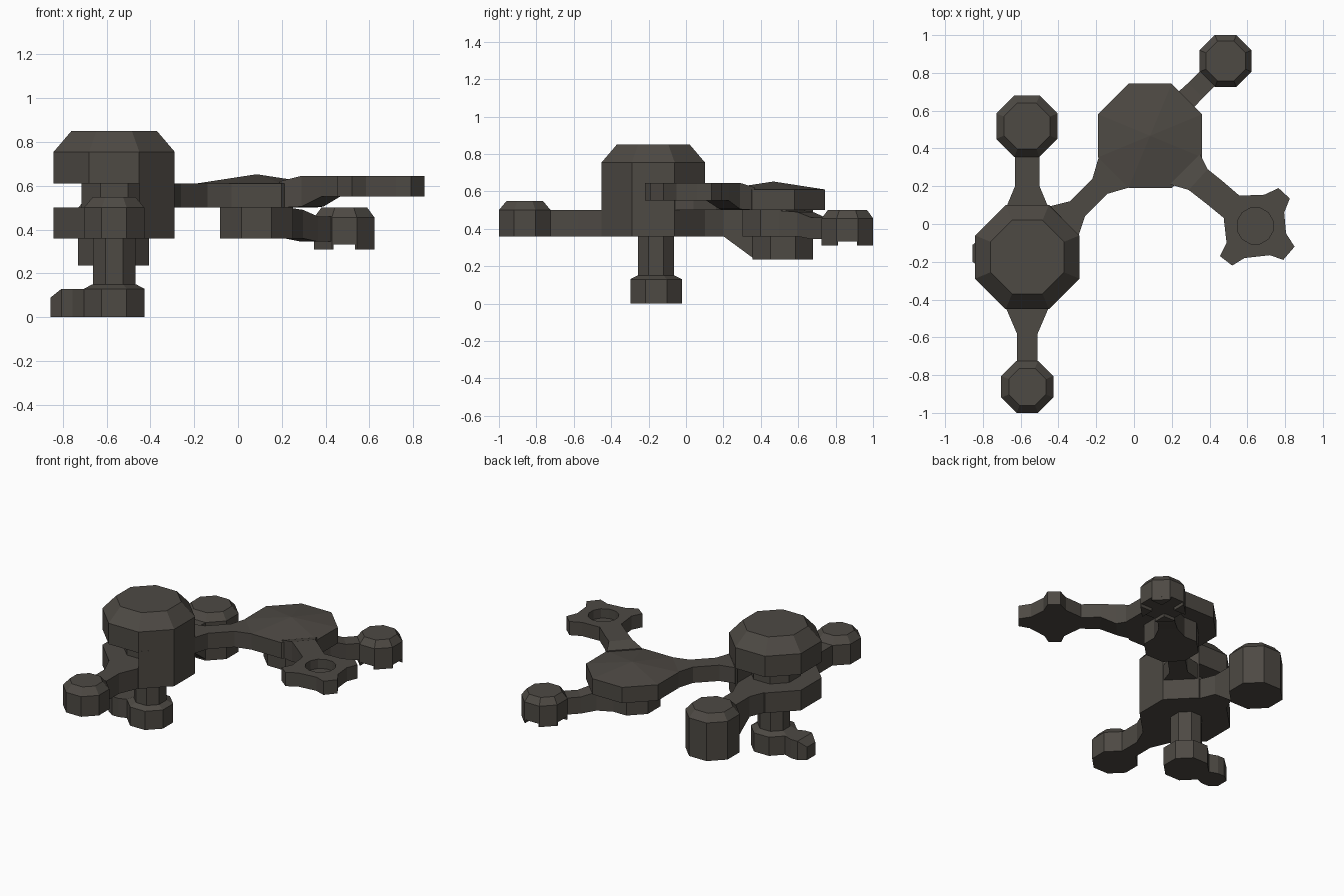
import bpy, math

if "Cube" in bpy.data.objects:
    bpy.data.objects.remove(bpy.data.objects["Cube"])

mat = bpy.data.materials.new("dark_iron")
mat.diffuse_color = (0.075, 0.067, 0.057, 1)
mat.use_nodes = True
mat.node_tree.nodes["Principled BSDF"].inputs["Base Color"].default_value = mat.diffuse_color


def loft(name, rings):
    """Solid through equal-sized rings of 3D points, capped at both ends."""
    n = len(rings[0])
    verts = [p for ring in rings for p in ring]
    faces = [tuple(reversed(range(n))), tuple(range(len(verts) - n, len(verts)))]
    for k in range(len(rings) - 1):
        for i in range(n):
            j = (i + 1) % n
            faces.append((k * n + i, k * n + j, (k + 1) * n + j, (k + 1) * n + i))
    me = bpy.data.meshes.new(name)
    me.from_pydata(verts, [], faces)
    me.materials.append(mat)
    ob = bpy.data.objects.new(name, me)
    bpy.context.collection.objects.link(ob)
    return ob


def octagon(name, cx, cy, levels, n=8):
    """Stacked regular rings; levels are (z, flat-to-centre radius)."""
    f = math.cos(math.pi / n)
    ang = [(i + 0.5) * 2 * math.pi / n for i in range(n)]
    return loft(name, [[(cx + r / f * math.cos(a), cy + r / f * math.sin(a), z) for a in ang]
                       for z, r in levels])


def prism(name, pts, z0, z1):
    """Counter-clockwise outline extruded in z."""
    return loft(name, [[(x, y, z0) for x, y in pts], [(x, y, z1) for x, y in pts]])


def strip(name, sections):
    """Arm through (left point, right point, bottom z, top z) sections."""
    return loft(name, [[(*l, b), (*l, t), (*r, t), (*r, b)] for l, r, b, t in sections])


# main drum: domed cap, neck in the slot, lower plate, solid right wall
CX, CY = -0.565, -0.175
octagon("drum_cap", CX, CY, [(0.61, 0.276), (0.755, 0.276), (0.85, 0.195)])
octagon("drum_neck", CX, CY, [(0.49, 0.15), (0.62, 0.15)])
octagon("drum_plate", CX, CY, [(0.36, 0.276), (0.50, 0.276)])
prism("drum_wall", [(-0.45, -0.451), (-0.289, -0.289), (-0.289, -0.061), (-0.45, 0.101)], 0.36, 0.62)

# front and rear arms with round ends
strip("front_arm", [((-0.68, -0.44), (-0.45, -0.44), 0.36, 0.50),
                    ((-0.62, -0.58), (-0.51, -0.58), 0.36, 0.50),
                    ((-0.62, -0.76), (-0.51, -0.76), 0.36, 0.50)])
octagon("front_boss", -0.565, -0.862, [(0.36, 0.138), (0.50, 0.138), (0.548, 0.098)])
strip("rear_arm", [((-0.45, 0.08), (-0.68, 0.08), 0.36, 0.50),
                   ((-0.50, 0.20), (-0.63, 0.20), 0.36, 0.50),
                   ((-0.50, 0.37), (-0.63, 0.37), 0.235, 0.50)])
octagon("rear_boss", -0.567, 0.518, [(0.235, 0.162), (0.50, 0.162), (0.548, 0.122)])

# stem and foot with a side toe
octagon("stem", -0.565, -0.16, [(0.10, 0.097), (0.37, 0.097)])
octagon("foot", -0.565, -0.16, [(0, 0.138), (0.13, 0.138), (0.15, 0.10)])
strip("foot_toe", [((x, -0.155 + w), (x, -0.155 - w), 0, t) for x, w, t in
                   [(-0.64, 0.06, 0.13), (-0.70, 0.06, 0.13), (-0.755, 0.08, 0.13),
                    (-0.805, 0.08, 0.13), (-0.855, 0.045, 0.09)]])

# link from the drum to the hub
strip("link_arm", [((-0.46, 0.09), (-0.30, -0.08), 0.50, 0.61),
                   ((-0.34, 0.12), (-0.26, 0.04), 0.50, 0.61),
                   ((-0.22, 0.24), (-0.14, 0.16), 0.50, 0.61),
                   ((-0.185, 0.36), (-0.02, 0.195), 0.50, 0.61)])
HX, HY = 0.085, 0.467
octagon("hub", HX, HY, [(0.50, 0.276), (0.61, 0.276), (0.652, 0.004)])
octagon("hub_base", HX, HY, [(0.36, 0.166), (0.51, 0.166)])

# right arm rising to the star-shaped paddle
strip("paddle_arm", [((0.35, 0.37), (0.19, 0.21), 0.50, 0.62),
                     ((0.39, 0.29), (0.29, 0.18), 0.505, 0.645),
                     ((0.465, 0.23), (0.38, 0.11), 0.55, 0.645),
                     ((0.57, 0.14), (0.49, 0.02), 0.55, 0.645)])
paddle = prism("paddle", [(0.56, 0.15), (0.475, 0.03), (0.49, -0.10), (0.455, -0.17),
                          (0.52, -0.22), (0.585, -0.18), (0.72, -0.165), (0.79, -0.19),
                          (0.85, -0.12), (0.805, -0.05), (0.795, 0.06), (0.825, 0.135),
                          (0.765, 0.19), (0.69, 0.155)], 0.55, 0.645)
pocket = octagon("pocket_cutter", 0.642, -0.01, [(0.58, 0.095), (0.70, 0.095)], 12)
pocket.hide_render = True
pocket.hide_set(True)
cut = paddle.modifiers.new("pocket", "BOOLEAN")
cut.operation, cut.object, cut.solver = "DIFFERENCE", pocket, "EXACT"

# rear right arm and its claw-bottomed boss
BX, BY = 0.485, 0.863
d, w = math.sqrt(0.5), 0.055
secs = []
for s, half, b, t in [(0.10, 0.11, 0.36, 0.50), (0.24, 0.06, 0.36, 0.49),
                      (0.34, w, 0.345, 0.46), (0.50, w, 0.345, 0.46)]:
    x, y = HX + s * d, HY + s * d
    secs.append(((x + half * d, y - half * d), (x - half * d, y + half * d), b, t))
strip("claw_arm", secs)
octagon("claw_boss", BX, BY, [(0.332, 0.138), (0.455, 0.138), (0.50, 0.105)])
for i, (sx, sy) in enumerate([(1, 1), (-1, 1), (-1, -1), (1, -1)]):
    pts = [(0.05, 0.05), (0.138, 0.05), (0.138, 0.057), (0.057, 0.138), (0.05, 0.138)]
    prism(f"claw_{i + 1}", [(BX + sx * x, BY + sy * y) for x, y in pts], 0.31, 0.34)

# make every outline face outward
import bmesh
for ob in bpy.data.objects:
    bm = bmesh.new()
    bm.from_mesh(ob.data)
    bmesh.ops.recalc_face_normals(bm, faces=bm.faces)
    bm.to_mesh(ob.data)
    bm.free()
